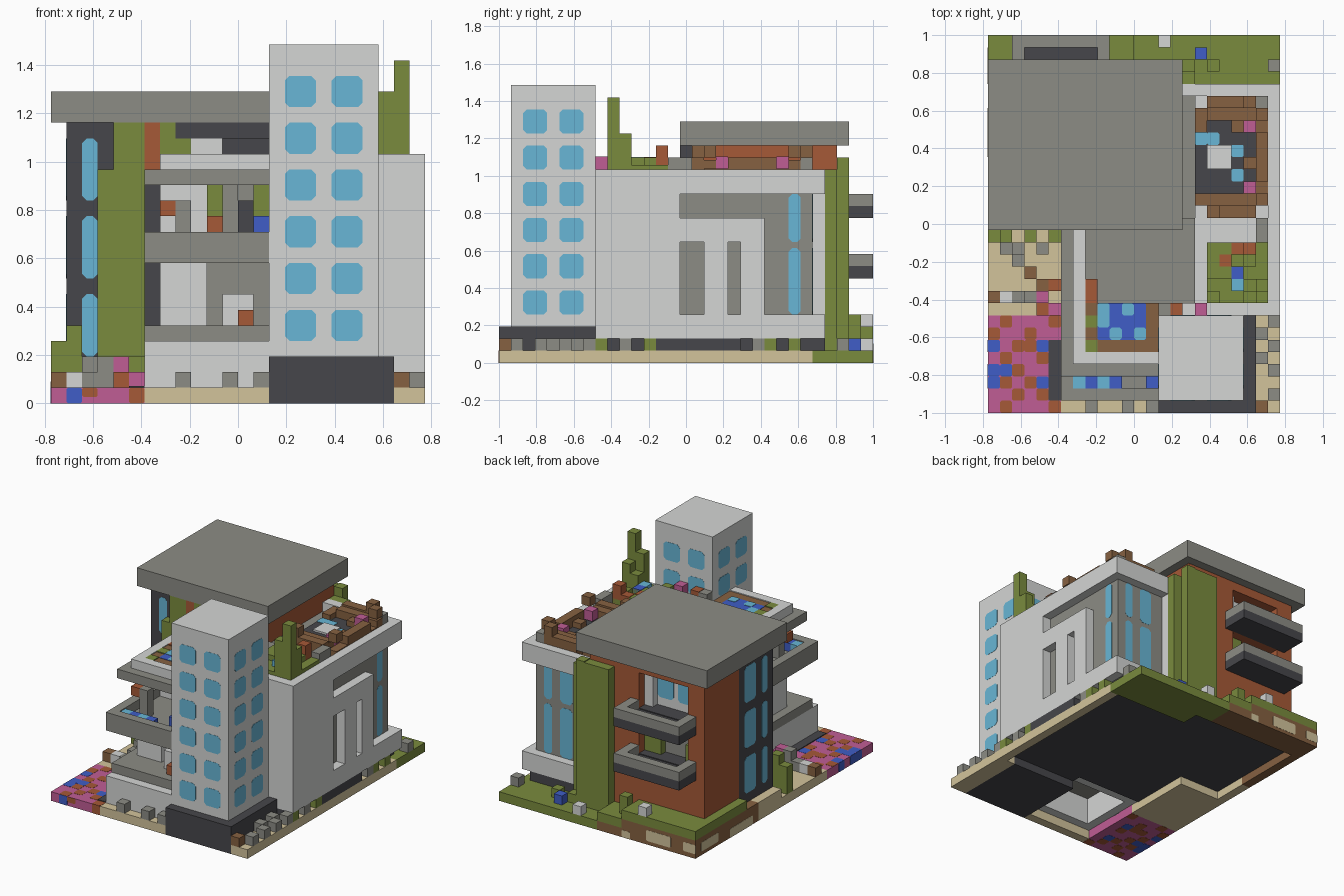
import bpy, bmesh, random
from mathutils import Vector

old = bpy.data.objects.get("Cube")
if old:
    bpy.data.objects.remove(old, do_unlink=True)

U = 2 / 31  # size of one building block
rng = random.Random(4)


def material(name, *rgb):
    mat = bpy.data.materials.new(name)
    mat.use_nodes = True
    colour = (*rgb, 1)
    mat.diffuse_color = colour
    mat.node_tree.nodes["Principled BSDF"].inputs["Base Color"].default_value = colour
    return mat


GREY = material("warm grey concrete", .265, .265, .235)
WHITE = material("pale concrete", .66, .67, .66)
DARK = material("dark stone", .062, .062, .07)
RED = material("red timber", .38, .1, .038)
GREEN = material("leaf green", .195, .26, .048)
PINK = material("flower pink", .53, .11, .3)
BLUE = material("deep blue", .05, .11, .57)
GLASS = material("glass blue", .14, .47, .67)
SAND = material("sand", .65, .55, .33)
BROWN = material("brown wood", .24, .12, .053)


def place(i, j, k):
    return Vector((i - 12, j - 15.5, k)) * U


def finish(name, bm, mat):
    bmesh.ops.recalc_face_normals(bm, faces=bm.faces)
    mesh = bpy.data.meshes.new(name)
    bm.to_mesh(mesh)
    bm.free()
    mesh.materials.append(mat)
    obj = bpy.data.objects.new(name, mesh)
    bpy.context.scene.collection.objects.link(obj)


def boxes(name, mat, *extents):
    """One object made of boxes, each given as x, y and z ranges in blocks."""
    bm = bmesh.new()
    for x0, x1, y0, y1, z0, z1 in extents:
        low, high = place(x0, y0, z0), place(x1, y1, z1)
        cube = bmesh.ops.create_cube(bm, size=1)["verts"]
        bmesh.ops.scale(bm, vec=high - low, verts=cube)
        bmesh.ops.translate(bm, vec=(low + high) / 2, verts=cube)
    finish(name, bm, mat)


def cells(name, mat, z0, z1, *spots):
    """Single-block columns at the given spots."""
    boxes(name, mat, *[(i, i + 1, j, j + 1, z0, z1) for i, j in spots])


def plates(name, mat, axis, depth, rects, c=.3):
    """Thin panels with clipped corners, lying across the chosen axis."""
    bm = bmesh.new()
    for a0, a1, b0, b1 in rects:
        outline = [(a0 + c, b0), (a1 - c, b0), (a1, b0 + c), (a1, b1 - c),
                   (a1 - c, b1), (a0 + c, b1), (a0, b1 - c), (a0, b0 + c)]
        rings = []
        for d in (depth - .02, depth + .02):
            spot = {"x": lambda a, b: (d, a, b), "y": lambda a, b: (a, d, b),
                    "z": lambda a, b: (a, b, d)}[axis]
            rings.append([bm.verts.new(place(*spot(a, b))) for a, b in outline])
            bm.faces.new(rings[-1])
        for n in range(len(outline)):
            m = n - 1
            bm.faces.new((rings[0][m], rings[0][n], rings[1][n], rings[1][m]))
    finish(name, bm, mat)


# Ground around the hollow building footprint, rising to the rear right corner
boxes("sand_path", SAND, (6, 14, 0, 1, 0, 1), (0, 6, 8, 16, 0, 1), (0, 1, 16, 20, 0, 2),
      (22, 24, 0, 8, 0, 1), (23, 24, 8, 26, 0, 1))
boxes("flower_bed", PINK, (0, 6, 0, 8, 0, 1))
boxes("back_lawn", GREEN, (12, 24, 28, 31, 0, 1), (14, 24, 26, 28, 0, 1),
      (9, 12, 28, 31, 1, 2), (0, 9, 28, 31, 2, 3), (0, 1, 22, 28, 2, 3))
boxes("hill_soil", BROWN, (9, 12, 28, 31, 0, 1), (0, 9, 28, 31, 0, 2), (0, 1, 20, 28, 0, 2))
boxes("building_floor", DARK, (6, 14, 9, 16, .9, 1), (1, 14, 16, 28, .9, 1),
      (14, 23, 8, 27, .9, 2))
plates("sand_back_edge", SAND, "y", 31, [(3, 6, .4, 1.6), (0, 1.5, .5, 1.5), (8, 9, 0, .8)], .1)
plates("sand_side_edge", SAND, "x", 0, [(27, 30, .4, 1.4), (21, 25, 0, 1)], .1)
rust = [(1, 7), (0, 6), (2, 5), (3, 6), (1, 4), (3, 5), (4, 4), (2, 3), (3, 2), (4, 1),
        (1, 2), (1, 0), (5, 0), (2, 1), (5, 7)]
blue = [(0, 5), (0, 2), (4, 2), (4, 5), (1, 3), (0, 3)]
for name, mat, spots in (("rust_flowers", RED, rust), ("blue_flowers", BLUE, blue)):
    for level in (0, 1):
        plates(name, mat, "z", level, [(i, i + 1, j, j + 1) for i, j in spots], .12)
plates("blue_flower_edge", BLUE, "y", 0, [(1, 2, 0, 1)], .1)
plates("rust_flower_edge", RED, "y", 0, [(2, 3, .4, 1), (5, 6, 0, 1)], .1)
plates("flower_side_edge", BLUE, "x", 0, [(2, 4, 0, 1), (5, 6, 0, 1)], .1)

# Stones and plants on the ground
cells("front_stones", GREY, 1, 2, (8, 0), (11, 0), (13, 0), (23, 1), (23, 3), (22, 4),
      (23, 5), (22, 6), (23, 7), (2, 9), (1, 13), (4, 13), (2, 12), (23, 10), (23, 21), (23, 28))
cells("wall_foot_plants", GREEN, 1, 2, (23, 8), (23, 12), (23, 22), (23, 24), (16, 28))
boxes("wall_foot_kerb", DARK, (23, 24, 13, 20, 1, 2), (5, 6, 1, 6, .9, 1.1))
cells("wood_stumps", BROWN, 1, 2, (0, 9), (22, 0), (4, 10), (3, 11))
cells("side_shrubs", GREEN, 1, 3, (3, 14), (5, 14))
cells("tall_side_shrub", GREEN, 1, 4, (0, 14))
cells("taller_side_shrub", GREEN, 1, 5, (1, 14))
cells("side_rocks", GREY, 1, 3, (2, 13), (3, 9))
cells("pink_shrub", PINK, 1, 3, (4, 9))
cells("pink_low_shrub", PINK, 1, 2, (5, 8))
cells("rust_shrub", RED, 1, 2, (5, 10), (4, 8))
cells("pale_side_stone", WHITE, 1, 2, (1, 9))
cells("lawn_blue_flower", BLUE, 1, 2, (17, 29))
cells("lawn_white_stone", WHITE, 1, 2, (14, 30))
cells("hill_white_stone", WHITE, 3, 4, (6, 30))
cells("lawn_shrub", GREEN, 1, 2, (18, 28))
cells("hill_shrub", GREEN, 2, 4, (9, 29))

# Stair tower
boxes("tower_base", DARK, (14, 22, 0, 8, 0, 3))
boxes("tower_shaft", WHITE, (14, 21, 1, 8, 3, 23))
rows = [(z, z + 2) for z in range(4, 20, 3)]
for side, axis, depth, starts in (("front", "y", 1, (15, 18)), ("back", "y", 8, (15, 18)),
                                  ("left", "x", 21, (2, 5)), ("right", "x", 14, (2, 5))):
    plates("tower_windows_" + side, GLASS, axis, depth,
           [(a, a + 2, *row) for a in starts for row in rows])

# Main block: grey core behind a pale shell with recesses
boxes("main_core", GREY, (13, 23, 9, 26, 2, 15))
boxes("main_side_wall", WHITE, (23, 24, 8, 27, 2, 4), (23, 24, 8, 27, 14, 16),
      (23, 24, 8, 15, 4, 14), (23, 24, 15, 22, 10, 12), (23, 24, 17, 19, 4, 10),
      (23, 24, 20, 22, 4, 10))
boxes("main_back_wall", WHITE, (13, 23, 26, 27, 2, 4), (13, 23, 26, 27, 14, 16),
      (15, 17, 26, 27, 4, 14))
boxes("main_front_wall", WHITE, (14, 23, 8, 9, 2, 16))
boxes("main_roof_floor", WHITE, (17, 23, 9, 26, 15, 15.2))
plates("main_side_windows", GLASS, "x", 23, [(24, 25, 4, 9.5), (24, 25, 10, 14)])
plates("main_back_windows", GLASS, "y", 26,
       [(a, b, *z) for a, b in ((18.5, 20), (21, 22)) for z in ((4, 9.5), (10, 14))])

# Rear block with red cladding, dark front, openings and overhanging roof
boxes("dark_front_block", DARK, (1, 14, 16, 22, 1, 18), (14, 15, 15, 16, 16, 18),
      (8, 14, 15, 16, 17, 18))
boxes("red_core", RED, (1, 15, 22, 26, 1, 18), (14, 15, 16, 22, 1, 18))
boxes("red_back_wall", RED, (1, 3, 26, 28, 1, 18), (9, 15, 26, 28, 1, 18),
      (3, 9, 26, 28, 1, 8), (3, 9, 26, 28, 12, 13), (3, 9, 26, 28, 17, 18))
boxes("door_surround", WHITE, (3, 9, 26, 26.2, 13, 17), (8, 9, 26, 27, 13, 17))
boxes("lower_door_wall", GREY, (3, 9, 26, 26.2, 8, 12))
boxes("door_floor", DARK, (3, 9, 26.2, 28, 12.9, 13.1), (3, 9, 26.2, 28, 7.9, 8.1))
boxes("balcony_plants", GREEN, (7, 9, 26, 27, 8, 12), (3, 4, 26, 27, 8, 10))
plates("balcony_doors", GLASS, "y", 26.2, [(3.5, 5.5, 14, 16.5), (6, 8, 14, 16.5)])
boxes("flat_roof", GREY, (0, 16, 15, 29, 18, 20))
levels = [(z, z + 4) for z in (3, 8, 13)]
plates("rear_side_windows", GLASS, "x", 1,
       [(a, b, *z) for a, b in ((17, 18), (19, 21)) for z in levels])
plates("rear_front_windows", GLASS, "y", 16, [(2, 3, *z) for z in levels])
for name, z in (("lower", 7), ("upper", 12)):
    boxes(name + "_balcony_floor", DARK, (2, 10, 28, 31, z, z + 1))
    boxes(name + "_balcony_rail", GREY, (2, 10, 30, 31, z + 1, z + 2),
          (2, 3, 28, 30, z + 1, z + 2), (9, 10, 28, 30, z + 1, z + 2))

# Climbing plants
boxes("front_vines", GREEN, (4, 6, 15, 16, 1, 18), (3, 4, 15, 16, 1, 15),
      (7, 8, 15, 16, 16, 18), (8, 9, 15, 16, 16, 17))
boxes("back_vines", GREEN, (12, 15, 28, 29, 1, 16.9), (15, 16, 28, 29, 1, 17),
      (15, 17, 27, 28, 1, 16))
boxes("red_post", RED, (6, 7, 15, 16, 15, 18))

# Stepped front terraces over a hollow base
boxes("terrace_base", WHITE, (6, 14, 1, 2, 1, 4), (6, 7, 2, 9, 1, 4), (7, 14, 8, 9, 1, 4))
boxes("ground_floor_slab", GREY, (6, 14, 2, 16, 4, 5))
boxes("terrace_rear_wall", GREY, (10, 14, 9, 16, 5, 14))
boxes("terrace_dark_wall", DARK, (6, 7, 12, 16, 1, 14))
boxes("terrace_pale_wall", WHITE, (7, 10, 5, 16, 5, 9), (7, 10, 9, 16, 9, 14))
boxes("middle_terrace", GREY, (6, 14, 2, 16, 9, 10), (6, 14, 1, 2, 9, 11), (6, 7, 2, 16, 9, 11))
boxes("top_terrace", GREY, (6, 14, 3, 16, 14, 15), (8, 17, 9, 16, 15, 15.6))
boxes("top_terrace_rim", WHITE, (7, 14, 4, 5, 15, 16), (7, 8, 5, 15, 15, 16))
boxes("terrace_bench", WHITE, (9, 11, 15, 16, 15, 17))

# Things standing on the terraces
boxes("pond_frame", BROWN, (8, 14, 5, 9, 15, 15.9))
plates("pond_deep", BLUE, "z", 15.92, [(9, 13, 6, 9)], .1)
plates("pond_shallow", GLASS, "z", 15.97, [(9, 10, 7, 9), (10, 11, 6, 7), (11, 12, 8, 9),
                                           (12, 13, 6, 7)], .15)
cells("terrace_planters", RED, 15, 16, (8, 9), (8, 10))
cells("pond_plants", GREEN, 15, 16, (8, 5), (8, 7))
boxes("middle_table", GREY, (8, 9, 4, 5, 10, 13), (11, 12, 6, 9, 10, 14))
cells("middle_red_lamp", RED, 12, 13, (7, 4))
cells("middle_pot", RED, 10, 12, (10, 7))
cells("middle_blue_pot", BLUE, 10, 12, (13, 2))
cells("middle_blue_water", BLUE, 10, 10.9, (8, 2), (10, 2))
cells("middle_pale_water", GLASS, 10, 10.9, (7, 2), (9, 2))
cells("middle_dark_stool", DARK, 10, 13, (12, 4))
cells("middle_plants", GREEN, 10, 14, (10, 8), (13, 6))
cells("lower_seats", WHITE, 5, 7, (11, 4), (12, 4))
cells("lower_pot", RED, 5, 6, (12, 3))

# Roof garden: seating ring, table and planting
boxes("seat_ring", BROWN, (18, 22, 16, 17, 15, 17), (17, 22, 17, 18, 15, 16.8),
      (22, 23, 17, 25, 15, 16.1), (22, 23, 19, 23, 16, 17), (18, 23, 24, 25, 15, 16.8),
      (18, 22, 25, 26, 15, 17))
cells("seat_backs", BROWN, 17, 18, (22, 17), (22, 24), (21, 25), (18, 16))
boxes("lounge_floor", DARK, (17, 22, 18, 24, 15, 15.9))
boxes("garden_table", WHITE, (18, 20, 20, 22, 15, 16.1))
plates("lounge_cushions", GLASS, "z", 15.95, [(17, 18, 22, 25), (18, 19, 22, 23),
                                              (20, 21, 21, 22), (20, 21, 19, 20)], .1)
cells("inner_seats", BROWN, 15, 16.5, (17, 24), (17, 23), (20, 23), (21, 20))
cells("pink_cushions", PINK, 16, 17.1, (21, 18), (21, 23), (17, 8))
cells("garden_stone", GREY, 15, 17, (22, 14), (22, 15), (22, 25), (14, 8))
beds = [(i, j) for i in range(18, 23) for j in range(9, 14)]
cells("garden_shrubs", GREEN, 15, 16.4, *beds)
cells("raised_shrubs", GREEN, 16, 17, *rng.sample(beds, 9))
for spot, top in (((22, 9), 22), ((21, 9), 20), ((22, 10), 19), ((21, 10), 18)):
    cells("tall_shrub", GREEN, 16, top, spot)
cells("garden_rust_flowers", RED, 16, 17.05, (19, 12), (20, 13), (15, 8))
cells("garden_high_flower", RED, 16, 18, (21, 13))
cells("garden_blue_flower", BLUE, 16, 17.05, (20, 11))
cells("garden_pale_flower", GLASS, 16, 17.05, (20, 10))
